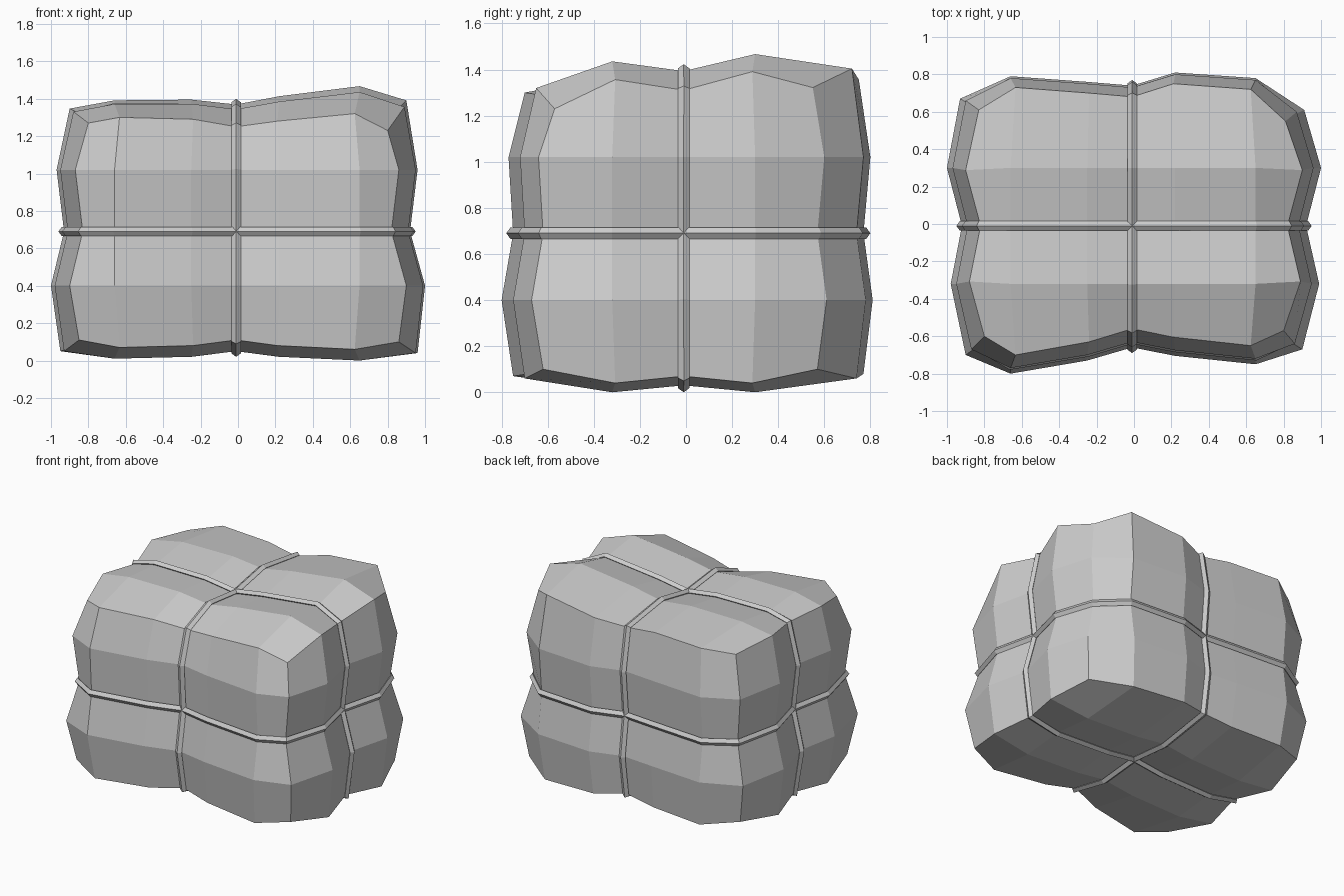
import bpy, bmesh, math
from mathutils import Vector

if "Cube" in bpy.data.objects:
    bpy.data.objects.remove(bpy.data.objects["Cube"], do_unlink=True)

COUNT = (6, 4, 4)        # segments along x, y, z
MIDDLE = (3, 2, 2)       # lattice layer where each cord runs

# Inner lattice coordinates
INNER = ((0, -.66, -.25, -.01, .22, .65, 0), (0, -.32, -.01, .3, 0), (0, .4, .69, 1.02, 0))

# Bulge of each side: two profiles that are added together
RIGHT_Z, RIGHT_Y = (.85, .9, .83, .87, .8), (0, .08, .02, .1, .03)
LEFT_Z, LEFT_Y = (.86, .9, .82, .86, .8), (0, .09, .02, .1, .01)
FRONT_Z, FRONT_X = (.62, .67, .62, .64, .57), (.03, .13, .06, -.01, .035, .08, 0)
BACK_Z, BACK_X = (.57, .61, .57, .6, .55), (.06, .18, .15, .13, .2, .17, 0)
TOP_X, TOP_Y = (1.27, 1.3, 1.29, 1.25, 1.28, 1.32, 1.23), (0, .11, .07, .14, .08)
BOTTOM_X, BOTTOM_Y = (.11, .07, .08, .11, .08, .06, .1), (0, -.06, -.03, -.06, 0)


def lattice_point(i, j, k):
    """Position of one point on the bulging box."""
    ends = [n in (0, c) for n, c in zip((i, j, k), COUNT)]
    pinch = .96 if sum(ends) > 1 else 1
    x, y, z = INNER[0][i] * pinch, INNER[1][j] * pinch, INNER[2][k]
    if i == 0:
        x = -RIGHT_Z[k] - RIGHT_Y[j]
    elif i == COUNT[0]:
        x = LEFT_Z[k] + LEFT_Y[j]
    if j == 0:
        y = -FRONT_Z[k] - FRONT_X[i]
    elif j == COUNT[1]:
        y = BACK_Z[k] + BACK_X[i]
    if k == 0:
        z = BOTTOM_X[i] + BOTTOM_Y[j]
    elif k == COUNT[2]:
        z = TOP_X[i] + TOP_Y[j] * (.55 + .1 * i)
    return Vector((x, y, z))


def make_object(name, bm, material):
    bmesh.ops.recalc_face_normals(bm, faces=bm.faces)
    mesh = bpy.data.meshes.new(name)
    bm.to_mesh(mesh)
    bm.free()
    mesh.materials.append(material)
    obj = bpy.data.objects.new(name, mesh)
    bpy.context.collection.objects.link(obj)
    return obj


def make_body(material):
    bm = bmesh.new()
    verts = {}

    def vert(key):
        if key not in verts:
            verts[key] = bm.verts.new(lattice_point(*key))
        return verts[key]

    for axis in range(3):
        a, b = (axis + 1) % 3, (axis + 2) % 3
        for end in (0, COUNT[axis]):
            for u in range(COUNT[a]):
                for v in range(COUNT[b]):
                    corners = []
                    for du, dv in ((0, 0), (1, 0), (1, 1), (0, 1)):
                        key = [end] * 3
                        key[a], key[b] = u + du, v + dv
                        corners.append(vert(tuple(key)))
                    bm.faces.new(corners)
    return make_object("bundle_body", bm, material)


def make_cord(name, axis, material):
    """Closed cord with a diamond section, lying in the groove across one axis."""
    a, b = (axis + 1) % 3, (axis + 2) % 3
    ring = []
    for u in range(COUNT[a] + 1):
        for v in range(COUNT[b] + 1):
            if u in (0, COUNT[a]) or v in (0, COUNT[b]):
                key = [MIDDLE[axis]] * 3
                key[a], key[b] = u, v
                ring.append(lattice_point(*key))
    ring.sort(key=lambda p: math.atan2(p[b] - INNER[b][MIDDLE[b]], p[a] - INNER[a][MIDDLE[a]]))
    across = Vector([float(n == axis) for n in range(3)])
    bm = bmesh.new()
    sections = []
    for n, p in enumerate(ring):
        before = (p - ring[n - 1]).normalized()
        after = (ring[(n + 1) % len(ring)] - p).normalized()
        out = (before + after).cross(across).normalized()
        shape = ((0, .03), (.025, .012), (0, -.015), (-.025, .012))
        sections.append([bm.verts.new(p + across * s + out * h) for s, h in shape])
    for n, here in enumerate(sections):
        there = sections[(n + 1) % len(sections)]
        for s in range(4):
            t = (s + 1) % 4
            bm.faces.new((here[s], here[t], there[t], there[s]))
    return make_object(name, bm, material)


grey = bpy.data.materials.new("plain_grey")
grey.use_nodes = True
grey.diffuse_color = (.6, .6, .6, 1)
grey.node_tree.nodes["Principled BSDF"].inputs["Base Color"].default_value = (.6, .6, .6, 1)

make_body(grey)
for axis, cord in enumerate(("lengthwise_cord", "crosswise_cord", "waist_cord")):
    make_cord(cord, axis, grey)
